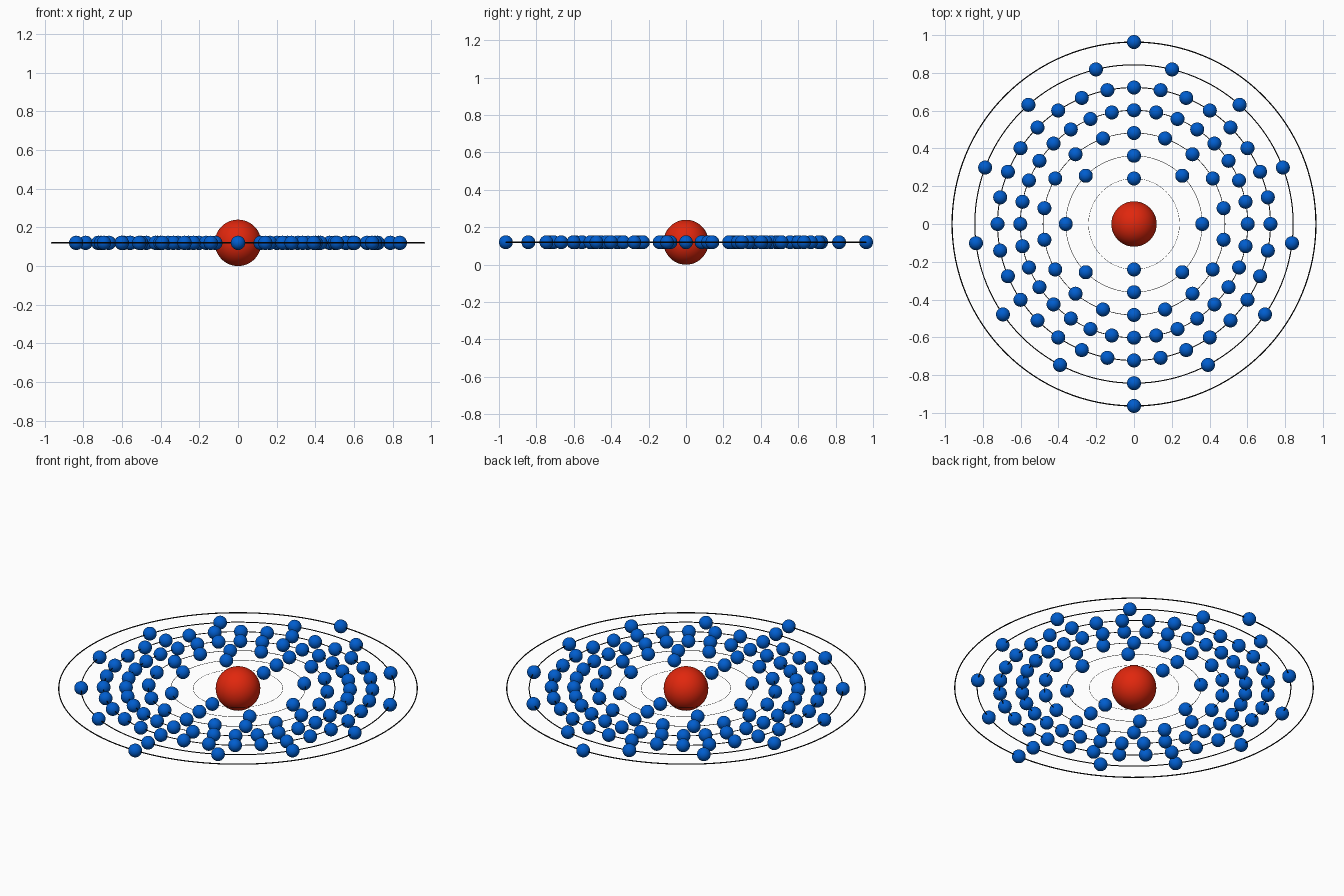
import bpy
from math import sin, cos, tau

if "Cube" in bpy.data.objects:
    bpy.data.objects.remove(bpy.data.objects["Cube"])

NUCLEUS_R = 0.12
ELECTRON_R = 0.037
SPACING = 0.1204
SHELLS = [2, 8, 18, 32, 32, 13, 2]      # electrons per shell, inside out


def material(name, rgb):
    mat = bpy.data.materials.new(name)
    mat.diffuse_color = (*rgb, 1)
    mat.use_nodes = True
    mat.node_tree.nodes["Principled BSDF"].inputs["Base Color"].default_value = mat.diffuse_color
    return mat


red = material("red", (0.75, 0.02, 0.004))
blue = material("blue", (0.0, 0.11, 0.62))
black = material("black", (0.005, 0.005, 0.005))


def finish(name, mat):
    obj = bpy.context.object
    obj.name = name
    obj.data.materials.append(mat)
    bpy.ops.object.shade_smooth()
    return obj


def sphere(name, radius, location, segments, mat):
    bpy.ops.mesh.primitive_uv_sphere_add(segments=segments, ring_count=segments // 2,
                                         radius=radius, location=location)
    return finish(name, mat)


# Nucleus resting on the ground plane
sphere("nucleus", NUCLEUS_R, (0, 0, NUCLEUS_R), 48, red)

electron_mesh = None
for i, count in enumerate(SHELLS):
    radius = SPACING * (i + 2)

    # Orbit ring: wire gets thicker with the ring size
    bpy.ops.mesh.primitive_torus_add(major_radius=radius, minor_radius=0.0033 * radius,
                                     major_segments=128, minor_segments=8,
                                     location=(0, 0, NUCLEUS_R))
    finish(f"orbit_ring_{i + 1}", black)

    # Electrons evenly spaced, starting at the front (-y)
    for k in range(count):
        a = tau * k / count
        pos = (radius * sin(a), -radius * cos(a), NUCLEUS_R)
        name = f"electron_{i + 1}_{k + 1}"
        if electron_mesh is None:
            electron_mesh = sphere(name, ELECTRON_R, pos, 32, blue).data
        else:
            obj = bpy.data.objects.new(name, electron_mesh)
            obj.location = pos
            bpy.context.collection.objects.link(obj)
